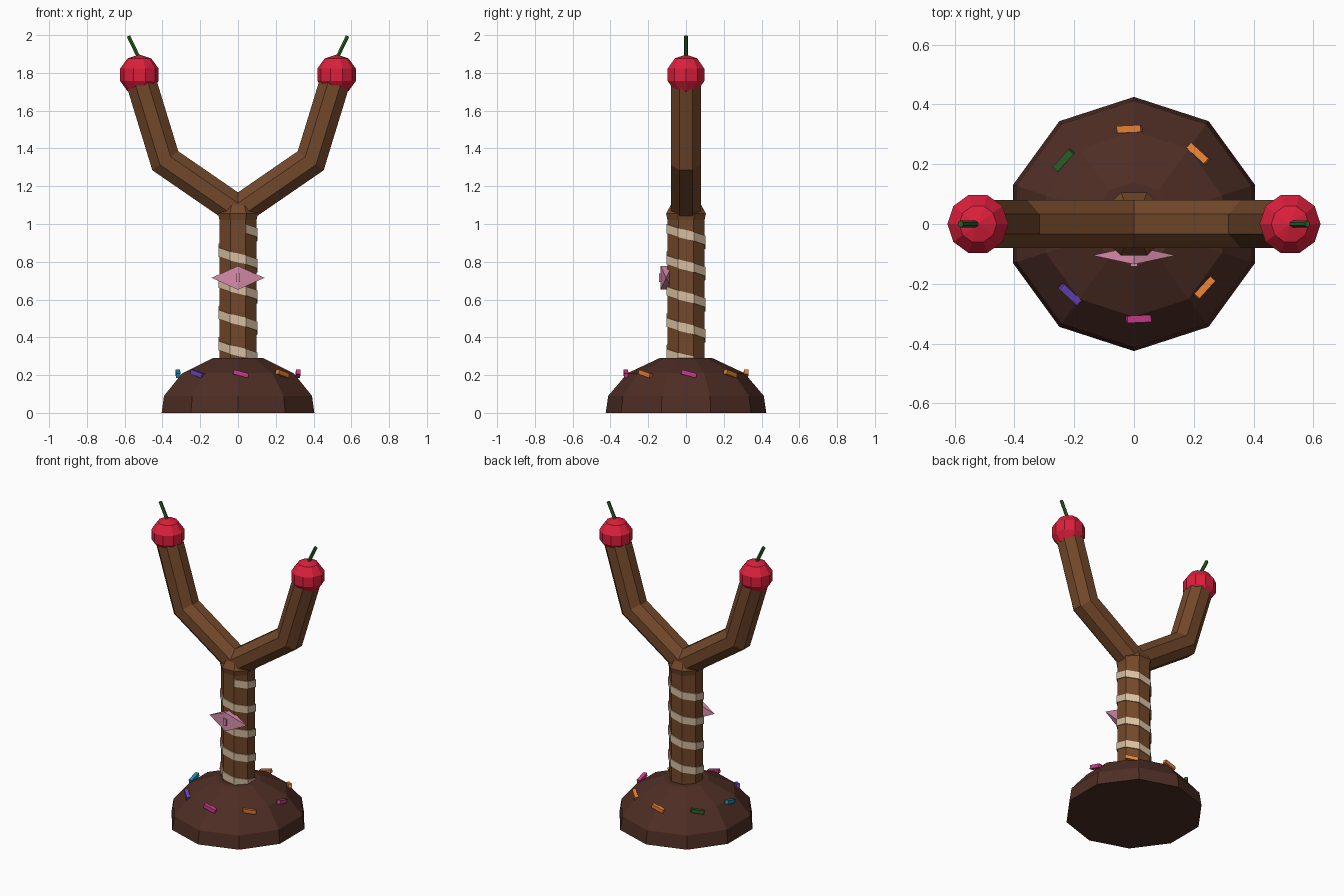
import bpy, bmesh
from math import sin, cos, pi, radians
from mathutils import Vector, Matrix

cube = bpy.data.objects.get("Cube")
if cube:
    bpy.data.objects.remove(cube, do_unlink=True)


def material(name, rgb):
    m = bpy.data.materials.new(name)
    m.use_nodes = True
    m.diffuse_color = (*rgb, 1)
    bsdf = next(n for n in m.node_tree.nodes if n.type == 'BSDF_PRINCIPLED')
    bsdf.inputs["Base Color"].default_value = (*rgb, 1)
    return m


chocolate = material("dark chocolate", (0.076, 0.027, 0.018))
brown = material("milk chocolate", (0.171, 0.065, 0.023))
cream = material("cream", (0.68, 0.515, 0.35))
red = material("cherry red", (0.716, 0.014, 0.045))
green = material("leaf green", (0.026, 0.13, 0.021))
pink = material("soft pink", (0.68, 0.262, 0.402))
orange = material("orange", (0.79, 0.22, 0.032))
purple = material("purple", (0.156, 0.061, 0.515))
magenta = material("magenta", (0.61, 0.045, 0.262))
blue = material("blue", (0.013, 0.262, 0.456))


def finish(name, bm, mat):
    bmesh.ops.recalc_face_normals(bm, faces=bm.faces)
    mesh = bpy.data.meshes.new(name)
    bm.to_mesh(mesh)
    bm.free()
    mesh.materials.append(mat)
    ob = bpy.data.objects.new(name, mesh)
    bpy.context.collection.objects.link(ob)
    return ob


def loft(name, rings, mat):
    """Skin matching closed rings of points and cap both ends."""
    bm = bmesh.new()
    loops = [[bm.verts.new(p) for p in ring] for ring in rings]
    n = len(loops[0])
    for a, b in zip(loops, loops[1:]):
        for i in range(n):
            j = (i + 1) % n
            bm.faces.new((a[i], a[j], b[j], b[i]))
    bm.faces.new(loops[0])
    bm.faces.new(loops[-1])
    return finish(name, bm, mat)


def lathe(name, profile, sides, phase, mat):
    angles = [phase + 2 * pi * i / sides for i in range(sides)]
    return loft(name, [[(r * cos(a), r * sin(a), z) for a in angles] for r, z in profile], mat)


def tube(name, path, radius, sides, cuts, mat):
    """Sweep a polygon along a path in the xz plane, mitred along the cut directions."""
    rings = []
    for k, (p, cut) in enumerate(zip(path, cuts)):
        p = Vector(p)
        a, b = (path[k], path[k + 1]) if k + 1 < len(path) else (path[k - 1], path[k])
        t = (Vector(b) - Vector(a)).normalized()
        side = Vector((-t.z, 0, t.x))
        u = Vector(cut) if cut else side
        u = u / u.dot(side)
        rings.append([p + radius * (cos(q) * u + sin(q) * Vector((0, 1, 0)))
                      for q in [2 * pi * (i + 0.5) / sides for i in range(sides)]])
    return loft(name, rings, mat)


def box(name, size, matrix, mat):
    bm = bmesh.new()
    bmesh.ops.create_cube(bm, size=1, matrix=matrix @ Matrix.Diagonal((*size, 1)))
    return finish(name, bm, mat)


# Domed base, post and the tapered collar where the arms meet
lathe("base", [(0.425, 0), (0.412, 0.09), (0.31, 0.21), (0.14, 0.29)], 10, pi / 2, chocolate)
lathe("post", [(0.106, 0.27), (0.106, 1.03)], 8, pi / 8, brown)
lathe("collar", [(0.106, 1.02), (0.114, 1.055), (0.07, 1.13)], 8, pi / 8, brown)

# Icing ribbon winding down the post
bm = bmesh.new()
pitch, half = 0.165, 0.024
previous = None
for i in range(35):
    a = -pi / 2 + pi / 8 + i * pi / 4
    z = 0.975 - pitch * i / 8
    ring = [bm.verts.new((r * cos(a), r * sin(a), z + h))
            for r, h in ((0.1, -half), (0.113, -half), (0.113, half), (0.1, half))]
    if previous:
        for k in range(4):
            j = (k + 1) % 4
            bm.faces.new((previous[k], previous[j], ring[j], ring[k]))
    else:
        bm.faces.new(ring)
    previous = ring
bm.faces.new(previous)
finish("icing_spiral", bm, cream)

# Bow: two square pyramids joined at their bases, with a small knot
centre = Vector((0, -0.105, 0.715))
for s, side in ((1, "left"), (-1, "right")):
    bm = bmesh.new()
    tip = bm.verts.new(centre + Vector((s * 0.14, 0, 0)))
    base = [bm.verts.new(centre + Vector((0, y, z)))
            for y, z in ((-0.03, -0.063), (0.03, -0.063), (0.03, 0.063), (-0.03, 0.063))]
    for i in range(4):
        bm.faces.new((base[i], base[(i + 1) % 4], tip))
    bm.faces.new(base)
    finish("bow_" + side, bm, pink)
box("bow_knot", (0.022, 0.03, 0.045), Matrix.Translation((0, -0.127, 0.715)), pink)

# Bent arms, cherries and stems on both sides
for s, side in ((1, "left"), (-1, "right")):
    path = [(0, 0, 1.07), (s * 0.385, 0, 1.335), (s * 0.515, 0, 1.76)]
    d1 = (Vector(path[1]) - Vector(path[0])).normalized()
    d2 = (Vector(path[2]) - Vector(path[1])).normalized()
    t = (d1 + d2).normalized()
    tube("arm_" + side, path, 0.087, 8, [(0, 0, s), (-t.z, 0, t.x), None], brown)

    bm = bmesh.new()
    bmesh.ops.create_uvsphere(bm, u_segments=10, v_segments=5, radius=0.107,
                              matrix=Matrix.Translation((s * 0.522, 0, 1.79)) @ Matrix.Rotation(pi / 2, 4, 'Z'))
    finish("cherry_" + side, bm, red)
    tube("stem_" + side, [(s * 0.52, 0, 1.87), (s * 0.58, 0, 1.995)], 0.011, 6, [None, None], green)

# Sprinkles set evenly around the dome, each tilted slightly
colours = [magenta, orange, orange, green, blue, purple, magenta, orange]
for i, mat in enumerate(colours):
    turn = Matrix.Rotation(radians(45 * i + 2.7), 4, 'Z')
    place = turn @ Matrix.Translation((0.318, 0, 0.207)) @ Matrix.Rotation(radians(-15), 4, 'X')
    box(f"sprinkle_{i + 1}", (0.024, 0.082, 0.024), place, mat)
